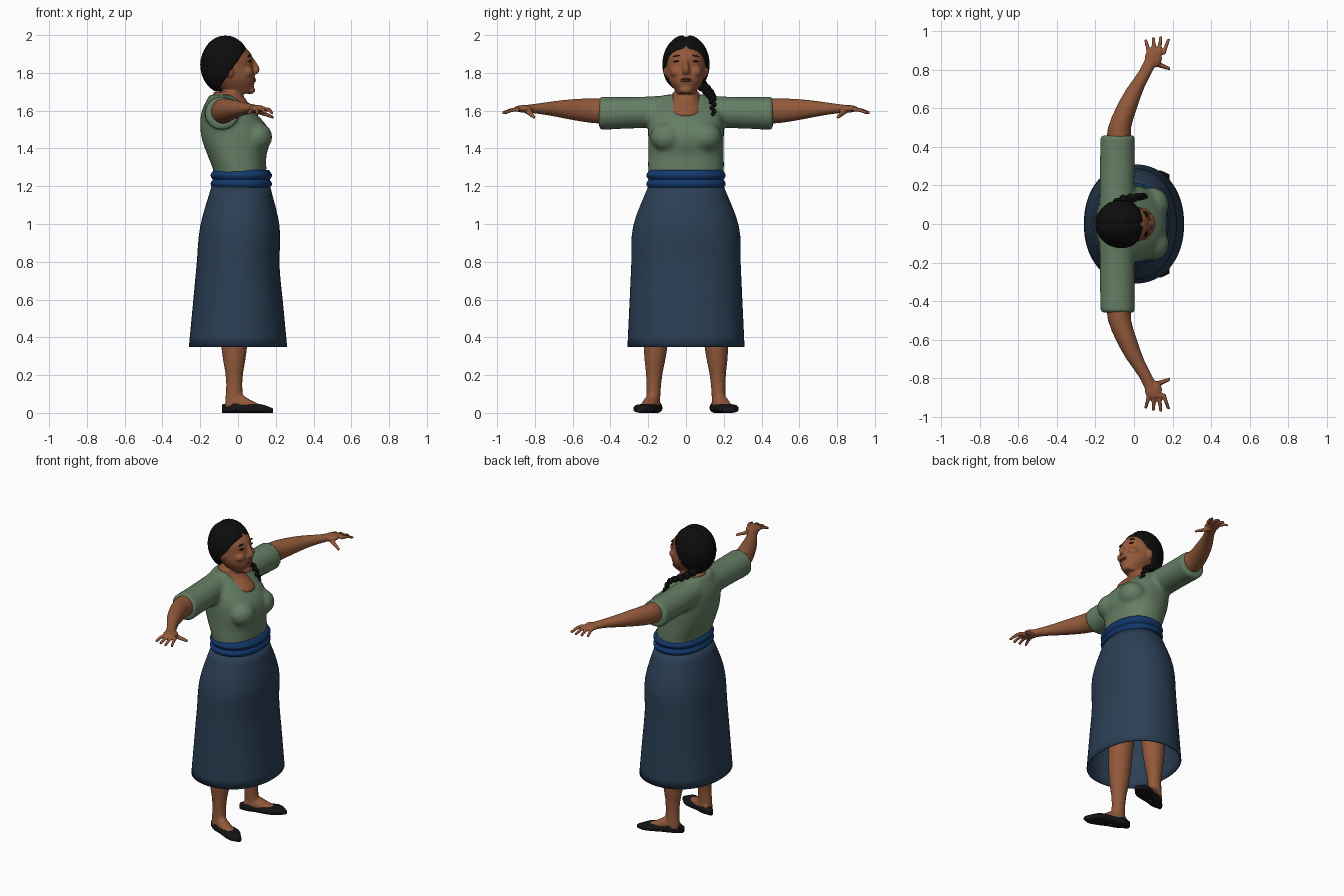
import bpy, bmesh, math
from mathutils import Vector, Matrix

cube = bpy.data.objects.get("Cube")
if cube:
    bpy.data.objects.remove(cube)


def material(name, red, green, blue):
    mat = bpy.data.materials.new(name)
    mat.use_nodes = True
    mat.diffuse_color = (red, green, blue, 1)
    mat.node_tree.nodes["Principled BSDF"].inputs["Base Color"].default_value = mat.diffuse_color
    return mat


SKIN = material("brown skin", 0.29, 0.1, 0.043)
LIP = material("lip", 0.2, 0.055, 0.03)
HAIR = material("black hair", 0.004, 0.004, 0.004)
SHIRT = material("green cloth", 0.13, 0.21, 0.13)
SKIRT = material("dark blue cloth", 0.024, 0.05, 0.09)
SASH = material("bright blue cloth", 0.006, 0.04, 0.15)
SHOE = material("black leather", 0.007, 0.007, 0.008)


def sample(values, steps):
    """Smooth curve through evenly spaced values, read at a number of steps."""
    if len(values) == 1:
        return values * steps
    first = 2 * values[0] - values[1]
    last = 2 * values[-1] - values[-2]
    padded = [first, *values, last]
    result = []
    for step in range(steps):
        place = step / (steps - 1) * (len(values) - 1)
        i = min(int(place), len(values) - 2)
        t = place - i
        before, start, end, after = padded[i:i + 4]
        bend = (2 * before - 5 * start + 4 * end - after) * t + (3 * start - before - 3 * end + after) * t * t
        result.append(start + 0.5 * t * (end - before + bend))
    return result


def loft(bm, axis, x, y, z, wide, high, steps=13, sides=32, power=2.0, caps=True):
    """Skin rounded rings that lie square to the axis."""
    across, along = {"x": (1, 2), "y": (0, 2), "z": (0, 1)}[axis]
    rings = []
    for cx, cy, cz, radius_a, radius_b in zip(*(sample(v, steps) for v in (x, y, z, wide, high))):
        ring = []
        for i in range(sides):
            angle = math.tau * i / sides
            c, s = math.cos(angle), math.sin(angle)
            point = Vector((cx, cy, cz))
            point[across] += radius_a * math.copysign(abs(c) ** (2 / power), c)
            point[along] += radius_b * math.copysign(abs(s) ** (2 / power), s)
            ring.append(bm.verts.new(point))
        rings.append(ring)
    for lower, upper in zip(rings, rings[1:]):
        for i in range(sides):
            bm.faces.new((lower[i - 1], lower[i], upper[i], upper[i - 1]))
    if caps:
        bm.faces.new(rings[0])
        bm.faces.new(rings[-1])


def column(bm, bottom, top, back, front, side, steps=17, **options):
    """Upright loft given by its back, front and side outlines."""
    backs, fronts = sample(back, steps), sample(front, steps)
    middle = [(b + f) / 2 for b, f in zip(backs, fronts)]
    depth = [(f - b) / 2 for b, f in zip(backs, fronts)]
    loft(bm, "z", middle, [0], [bottom, top], depth, side, steps, **options)


def ball(bm, centre, radii, tilt=0.0, segments=20):
    matrix = Matrix.Translation(centre) @ Matrix.Rotation(tilt, 4, "X") @ Matrix.Diagonal((*radii, 1))
    return bmesh.ops.create_uvsphere(bm, u_segments=segments, v_segments=segments // 2,
                                     radius=1, matrix=matrix)["verts"]


def mirror(bm):
    """Copy everything built so far to the other side."""
    copy = bmesh.ops.duplicate(bm, geom=bm.verts[:] + bm.edges[:] + bm.faces[:])["geom"]
    verts = [item for item in copy if isinstance(item, bmesh.types.BMVert)]
    bmesh.ops.scale(bm, vec=(1, -1, 1), verts=verts)


def finish(name, bm, mat, voxel=0, soften=3):
    bmesh.ops.recalc_face_normals(bm, faces=bm.faces)
    for face in bm.faces:
        face.smooth = True
    mesh = bpy.data.meshes.new(name)
    bm.to_mesh(mesh)
    bm.free()
    mesh.materials.append(mat)
    obj = bpy.data.objects.new(name, mesh)
    bpy.context.collection.objects.link(obj)
    if voxel:
        blend = obj.modifiers.new("Blend", "REMESH")
        blend.mode, blend.voxel_size, blend.use_smooth_shade = "VOXEL", voxel, True
        relax = obj.modifiers.new("Soften", "SMOOTH")
        relax.factor, relax.iterations = 0.5, soften
    return obj


# Skirt: open flared tube with a thin wall
bm = bmesh.new()
column(bm, 0.35, 1.2, back=[-0.26, -0.24, -0.22, -0.2, -0.14], front=[0.26, 0.24, 0.22, 0.22, 0.17],
       side=[0.31, 0.3, 0.29, 0.28, 0.2], sides=64, power=2.15, caps=False)
wall = finish("skirt", bm, SKIRT).modifiers.new("Wall", "SOLIDIFY")
wall.thickness = 0.008

# Sash: two overlapping folds at the waist
bm = bmesh.new()
for fold in (1.185, 1.23):
    column(bm, fold, fold + 0.055, back=[-0.13, -0.145, -0.13], front=[0.165, 0.18, 0.165],
           side=[0.195, 0.21, 0.195], sides=64, power=2.2)
finish("sash", bm, SASH)

# Blouse: bust, short sleeves and torso blended together
bm = bmesh.new()
ball(bm, (0.097, 0.1, 1.46), (0.085, 0.09, 0.08))
loft(bm, "y", x=[-0.09, -0.085], y=[0.05, 0.46], z=[1.595, 1.585], wide=[0.09], high=[0.09, 0.083, 0.088])
mirror(bm)
column(bm, 1.2, 1.685, back=[-0.12, -0.13, -0.16, -0.19, -0.2, -0.19, -0.15],
       front=[0.14, 0.15, 0.15, 0.17, 0.15, 0.07, -0.03],
       side=[0.19, 0.2, 0.2, 0.2, 0.2, 0.19, 0.11], sides=48, power=2.25)
finish("blouse", bm, SHIRT, voxel=0.011, soften=6)

# Head: cheeks, ears, skull, neck, nose and chin blended together
bm = bmesh.new()
ball(bm, (0.045, 0.05, 1.805), (0.038, 0.035, 0.03))
ball(bm, (-0.045, 0.107, 1.808), (0.022, 0.013, 0.034), tilt=-0.15)
mirror(bm)
column(bm, 1.69, 1.97, back=[-0.06, -0.13, -0.17, -0.17, -0.1], front=[0.07, 0.09, 0.08, 0.07, 0],
       side=[0.045, 0.092, 0.105, 0.1, 0.05])
column(bm, 1.54, 1.7, back=[-0.12, -0.135, -0.13], front=[0.07, 0.11, 0.08, 0.04, 0.02],
       side=[0.08, 0.1, 0.08, 0.07])
loft(bm, "z", x=[0.085, 0.09, 0.08, 0.07], y=[0], z=[1.795, 1.875],
     wide=[0.022, 0.025, 0.022, 0.015], high=[0.022, 0.015, 0.01])
ball(bm, (0.062, 0, 1.708), (0.03, 0.035, 0.02))
finish("head", bm, SKIN, voxel=0.0065)

# Lips, eyes and brows
bm = bmesh.new()
for height in (1.757, 1.767):
    ball(bm, (0.083, 0, height), (0.012, 0.03, 0.006))
finish("lips", bm, LIP)
bm = bmesh.new()
ball(bm, (0.062, 0.047, 1.862), (0.01, 0.02, 0.0035), tilt=-0.1)
ball(bm, (0.058, 0.048, 1.89), (0.01, 0.024, 0.003), tilt=-0.15)
mirror(bm)
finish("eyes_and_brows", bm, HAIR)

# Hair: parted cap cut off along a slanted hairline
bm = bmesh.new()
for vert in ball(bm, (-0.066, 0, 1.845), (0.134, 0.125, 0.157), segments=48):
    if vert.co.z > 1.88:
        vert.co.z -= 0.012 * math.exp(-(vert.co.y / 0.015) ** 2)
cut = bmesh.ops.bisect_plane(bm, geom=bm.verts[:] + bm.edges[:] + bm.faces[:], clear_outer=True,
                             plane_co=(-0.035, 0, 1.815), plane_no=(0.8, 0, -0.55))
rim = [item for item in cut["geom_cut"] if isinstance(item, bmesh.types.BMEdge)]
bmesh.ops.edgeloop_fill(bm, edges=rim)
finish("hair", bm, HAIR)

# Braid: alternating strands along a curve over one shoulder
bm = bmesh.new()
strands = 15
path = zip(sample([-0.13, -0.06, 0.02, 0.06], strands), sample([0.07, 0.12, 0.14, 0.145], strands),
           sample([1.75, 1.7, 1.66, 1.58], strands), sample([0.03, 0.013], strands))
for i, (x, y, z, size) in enumerate(path):
    swing = 1 if i % 2 else -1
    ball(bm, (x, y + swing * size / 3, z), (size, size * 0.8, size), tilt=swing / 2, segments=12)
finish("braid", bm, HAIR)

# Arms with palms, fanned fingers and thumbs
bm = bmesh.new()
loft(bm, "y", x=[-0.08, -0.08, -0.075, -0.04, 0.005, 0.065, 0.115], y=[0.3, 0.9], z=[1.59, 1.6, 1.61, 1.61],
     wide=[0.06, 0.065, 0.06, 0.055, 0.045, 0.035, 0.04], high=[0.065, 0.066, 0.065, 0.055, 0.04, 0.025, 0.015])
ball(bm, (0.1, 0.86, 1.61), (0.046, 0.05, 0.02))
for finger in range(4):
    loft(bm, "y", x=[0.08 + 0.024 * finger, 0.06 + 0.04 * finger], y=[0.88, 0.978 - 0.012 * abs(finger - 1.6)],
         z=[1.607, 1.603, 1.587], wide=[0.012, 0.009], high=[0.012, 0.009], sides=12)
loft(bm, "x", x=[0.085, 0.188], y=[0.845, 0.805], z=[1.605, 1.565],
     wide=[0.022, 0.009], high=[0.017, 0.009], sides=12)
mirror(bm)
finish("arms", bm, SKIN, voxel=0.006, soften=2)

# Legs with feet
bm = bmesh.new()
loft(bm, "z", x=[-0.02], y=[0.175, 0.165, 0.15, 0.12], z=[0.03, 0.75],
     wide=[0.05, 0.043, 0.065, 0.075, 0.08, 0.09], high=[0.036, 0.04, 0.06, 0.07, 0.075, 0.085])
loft(bm, "x", x=[-0.06, 0.13], y=[0.158, 0.222], z=[0.04, 0.05, 0.035, 0.025],
     wide=[0.025, 0.04, 0.04, 0.035], high=[0.025, 0.05, 0.033, 0.012])
mirror(bm)
finish("legs", bm, SKIN, voxel=0.008)

# Flat shoes, toes turned outward
bm = bmesh.new()
half_height = [0.022, 0.028, 0.024, 0.024, 0.022, 0.012]
loft(bm, "x", x=[-0.085, 0.185], y=[0.152, 0.242], z=half_height,
     wide=[0.015, 0.045, 0.045, 0.055, 0.055, 0.015], high=half_height, power=2.8)
mirror(bm)
finish("shoes", bm, SHOE)
